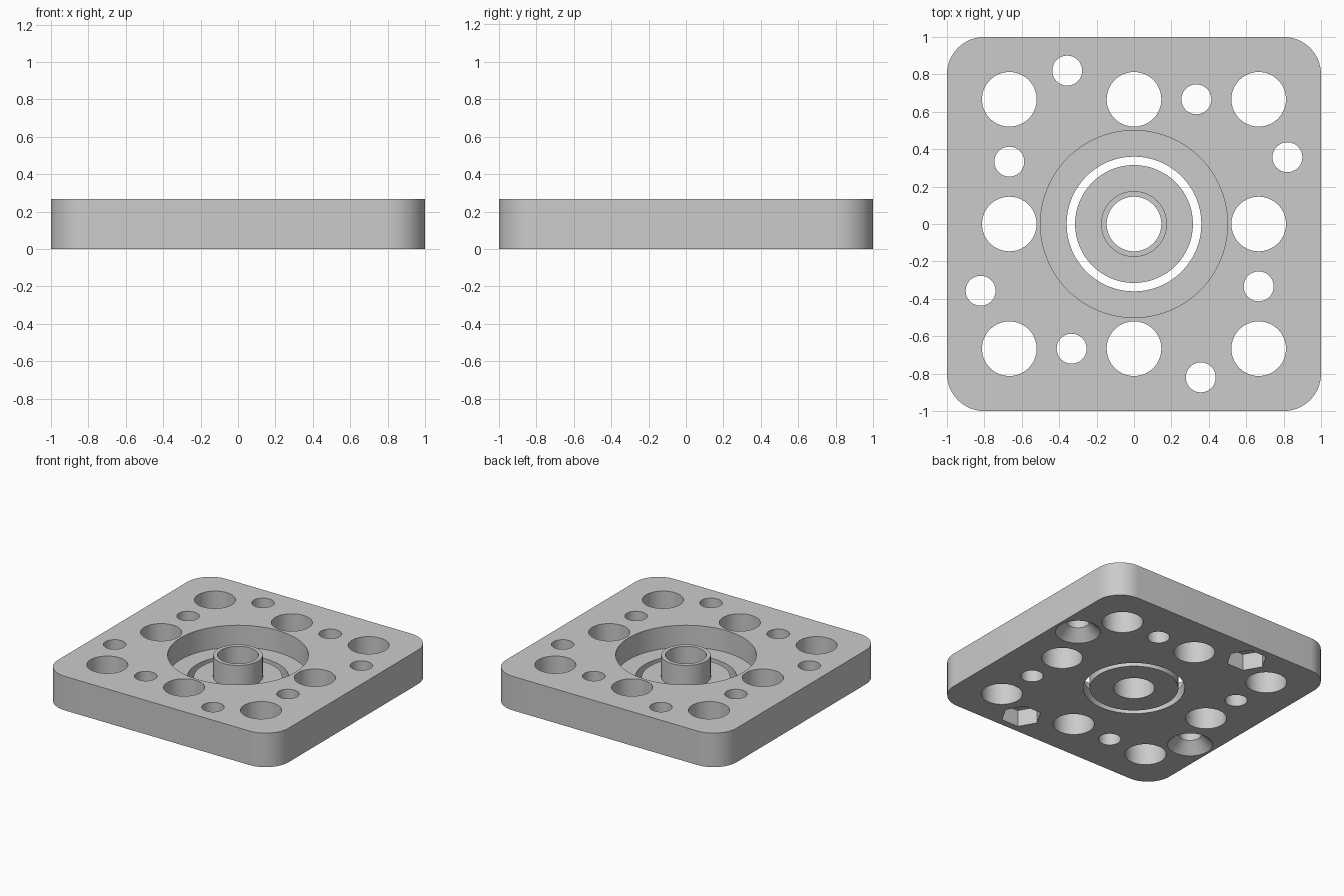
import bpy, bmesh, math

HEIGHT, FLOOR, OVER = 0.267, 0.095, 0.05
BORE, PIN = 0.146, 0.08
PITCH = 2 / 3

cube = bpy.data.objects.get("Cube")
if cube:
    bpy.data.objects.remove(cube, do_unlink=True)

grey = bpy.data.materials.new("plain grey")
grey.use_nodes = True
grey.diffuse_color = (0.6, 0.6, 0.6, 1)
grey.node_tree.nodes["Principled BSDF"].inputs["Base Color"].default_value = (0.6, 0.6, 0.6, 1)


def finish(name, bm):
    bmesh.ops.recalc_face_normals(bm, faces=bm.faces)
    mesh = bpy.data.meshes.new(name)
    bm.to_mesh(mesh)
    bm.free()
    mesh.materials.append(grey)
    obj = bpy.data.objects.new(name, mesh)
    bpy.context.collection.objects.link(obj)
    return obj


def prism(bm, outline, z0, z1):
    """Extrude a flat outline from z0 up to z1."""
    low = [bm.verts.new((x, y, z0)) for x, y in outline]
    high = [bm.verts.new((x, y, z1)) for x, y in outline]
    bm.faces.new(low)
    bm.faces.new(high)
    n = len(outline)
    for i in range(n):
        j = (i + 1) % n
        bm.faces.new((low[i], low[j], high[j], high[i]))


def lathe(bm, profile, x=0, y=0, sides=64, ring=False):
    """Turn a (radius, z) profile; cap the ends, or close it into a ring."""
    loops = []
    for r, z in profile:
        angles = [math.tau * k / sides for k in range(sides)]
        loops.append([bm.verts.new((x + r * math.cos(a), y + r * math.sin(a), z)) for a in angles])
    pairs = list(zip(loops, loops[1:]))
    if ring:
        pairs.append((loops[-1], loops[0]))
    else:
        bm.faces.new(loops[0])
        bm.faces.new(loops[-1])
    for a, b in pairs:
        for k in range(sides):
            m = (k + 1) % sides
            bm.faces.new((a[k], a[m], b[m], b[k]))


def cut(target, bm):
    cutter = finish("cutter", bm)
    cutter.hide_render = True
    mod = target.modifiers.new("cut", "BOOLEAN")
    mod.operation, mod.solver, mod.object = "DIFFERENCE", "EXACT", cutter
    bpy.context.view_layer.objects.active = target
    bpy.ops.object.modifier_apply(modifier=mod.name)
    bpy.data.objects.remove(cutter, do_unlink=True)


def smooth(obj):
    bpy.ops.object.select_all(action="DESELECT")
    obj.select_set(True)
    bpy.context.view_layer.objects.active = obj
    bpy.ops.object.shade_smooth_by_angle(angle=math.radians(25))


# Square plate with rounded corners
radius, steps = 0.2, 16
outline = []
for quarter, (sx, sy) in enumerate([(1, 1), (-1, 1), (-1, -1), (1, -1)]):
    for s in range(steps + 1):
        a = math.pi / 2 * (quarter + s / steps)
        outline.append((sx * (1 - radius) + radius * math.cos(a),
                        sy * (1 - radius) + radius * math.sin(a)))
bm = bmesh.new()
prism(bm, outline, 0, HEIGHT)
plate = finish("base_plate", bm)

# Eight large bores around the middle, and the round stepped recess
low, high = -OVER, HEIGHT + OVER
bm = bmesh.new()
for i in (-1, 0, 1):
    for j in (-1, 0, 1):
        if i or j:
            lathe(bm, [(BORE, low), (BORE, high)], i * PITCH, j * PITCH)
lathe(bm, [(0.36, low), (0.36, FLOOR), (0.5, FLOOR), (0.5, high)], sides=96)

# Small holes: plain, countersunk from below, and with nut pockets
turns = [(1, 0), (0, 1), (-1, 0), (0, -1)]
nut_spots = []
for k, (c, s) in enumerate(turns):
    x, y = PITCH / 2, PITCH
    lathe(bm, [(PIN, low), (PIN, high)], x * c - y * s, x * s + y * c, 48)
    x, y = 0.82, 0.357
    x, y = x * c - y * s, x * s + y * c
    if k % 2:
        lathe(bm, [(PIN, low), (PIN, high)], x, y, 48)
        nut_spots.append((x, y))
    else:
        lathe(bm, [(0.16 + OVER, low), (PIN, PIN), (PIN, high)], x, y, 48)
cut(plate, bm)

# Hexagonal nut pockets in the underside
bm = bmesh.new()
for x, y in nut_spots:
    lathe(bm, [(0.145, low), (0.145, 0.13)], x, y, 6)
cut(plate, bm)
smooth(plate)

# Loose flanged bush in the middle, with an annular gap around it
bm = bmesh.new()
lathe(bm, [(BORE, 0), (0.315, 0), (0.315, FLOOR), (0.176, FLOOR),
           (0.176, HEIGHT), (BORE, HEIGHT)], sides=96, ring=True)
smooth(finish("centre_bush", bm))
